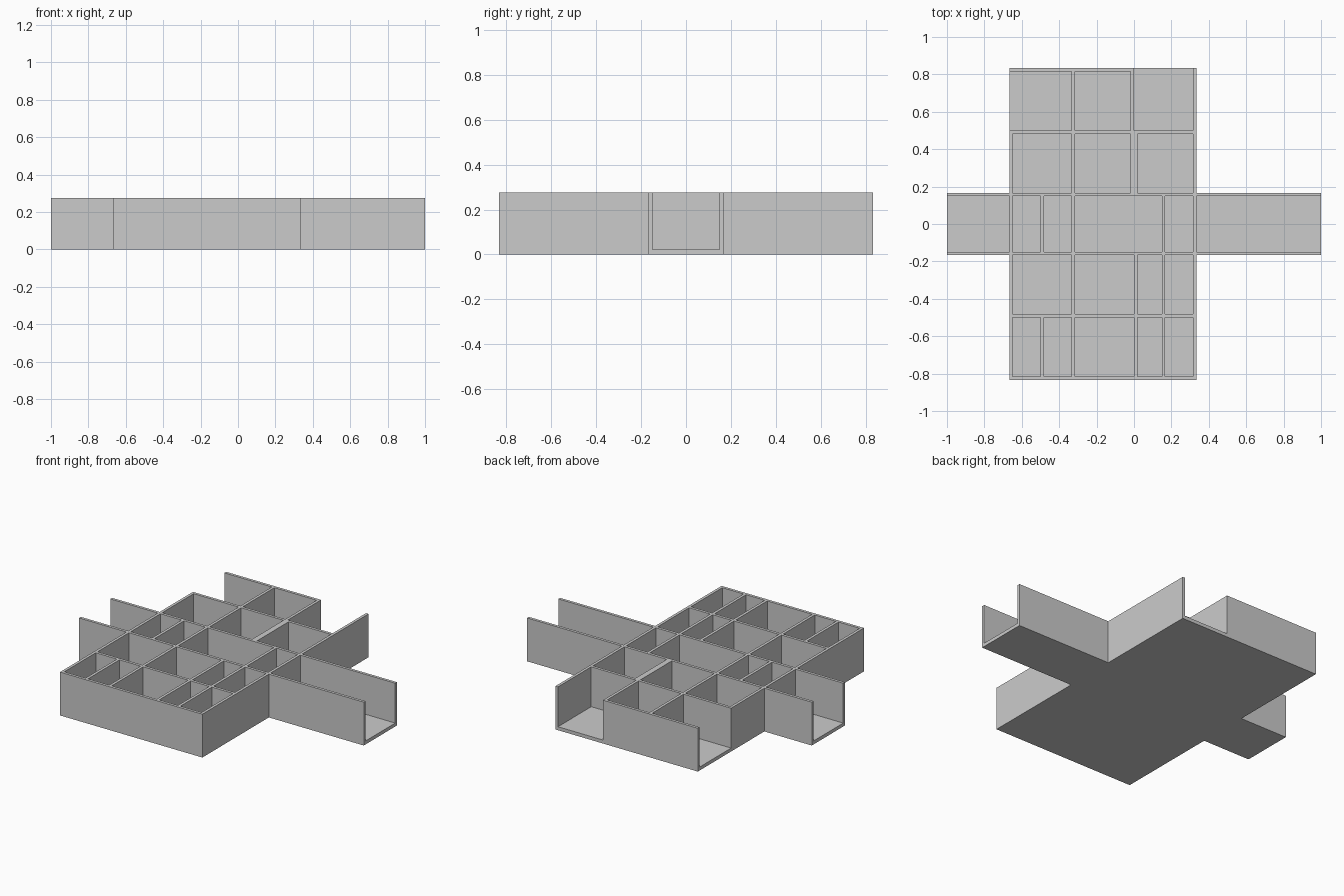
import bpy, bmesh

if "Cube" in bpy.data.objects:
    bpy.data.objects.remove(bpy.data.objects["Cube"])

T, H, FLOOR = 0.018, 0.275, 0.022      # wall thickness, height, floor thickness
U, S = 1 / 3, 1 / 6                    # grid module and half module
L, R, B = -2 * U, U, 5 * S             # left, right and back of the main block


def mesh_object(name, bm):
    bmesh.ops.recalc_face_normals(bm, faces=bm.faces)
    me = bpy.data.meshes.new(name)
    bm.to_mesh(me)
    bm.free()
    ob = bpy.data.objects.new(name, me)
    bpy.context.collection.objects.link(ob)
    return ob


def prism(bm, points, z0, z1):
    face = bm.faces.new([bm.verts.new((x, y, z0)) for x, y in points])
    ext = bmesh.ops.extrude_face_region(bm, geom=[face])
    top = [v for v in ext["geom"] if isinstance(v, bmesh.types.BMVert)]
    bmesh.ops.translate(bm, verts=top, vec=(0, 0, z1 - z0))


# Solid cross-shaped tray body
bm = bmesh.new()
prism(bm, [(L, -B), (R, -B), (R, -S), (1, -S), (1, S), (R, S),
           (R, B), (L, B), (L, S), (-1, S), (-1, -S), (L, -S)], 0, H)
tray = mesh_object("divided_tray", bm)

# Compartments: rows of (y0, y1, [(x0, x1), ...])
a, b, c, d = L + T, -0.5, -U, R - T    # recurring divider positions
rows = [
    # front row
    (-B + T, -0.5, [(a, b), (b + T, c), (c + T, 0), (T, S - T), (S, d)]),
    # second row
    (-0.5 + T, -S, [(a, c), (c + T, 0), (T, S - T), (S, d)]),
    # middle row with the two open-ended arms
    (-S + T, S - T, [(-1.2, L), (a, b), (b + T, c), (c + T, S - T),
                     (S, d), (R, 1.2)]),
    # fourth row, with a double-thickness divider
    (S, 0.5 - T, [(a, c), (c + T, -T), (T, d)]),
    # back row, first compartment open to the left
    (0.5, B - T, [(L - 0.2, c), (c + T, -T)]),
    # back right compartment, open to the back
    (0.5, B + 0.2, [(0, d)]),
]
bm = bmesh.new()
for y0, y1, spans in rows:
    for x0, x1 in spans:
        prism(bm, [(x0, y0), (x1, y0), (x1, y1), (x0, y1)], FLOOR, H + 0.2)
cutter = mesh_object("compartment_cutter", bm)
cutter.hide_render = True

# Hollow out the compartments, then drop the cutter
mod = tray.modifiers.new("compartments", 'BOOLEAN')
mod.operation, mod.solver, mod.object = 'DIFFERENCE', 'EXACT', cutter
bpy.context.view_layer.update()
result = bpy.data.meshes.new_from_object(
    tray.evaluated_get(bpy.context.evaluated_depsgraph_get()))
tray.modifiers.clear()
tray.data = result
result.name = "divided_tray"
bpy.data.objects.remove(cutter)
